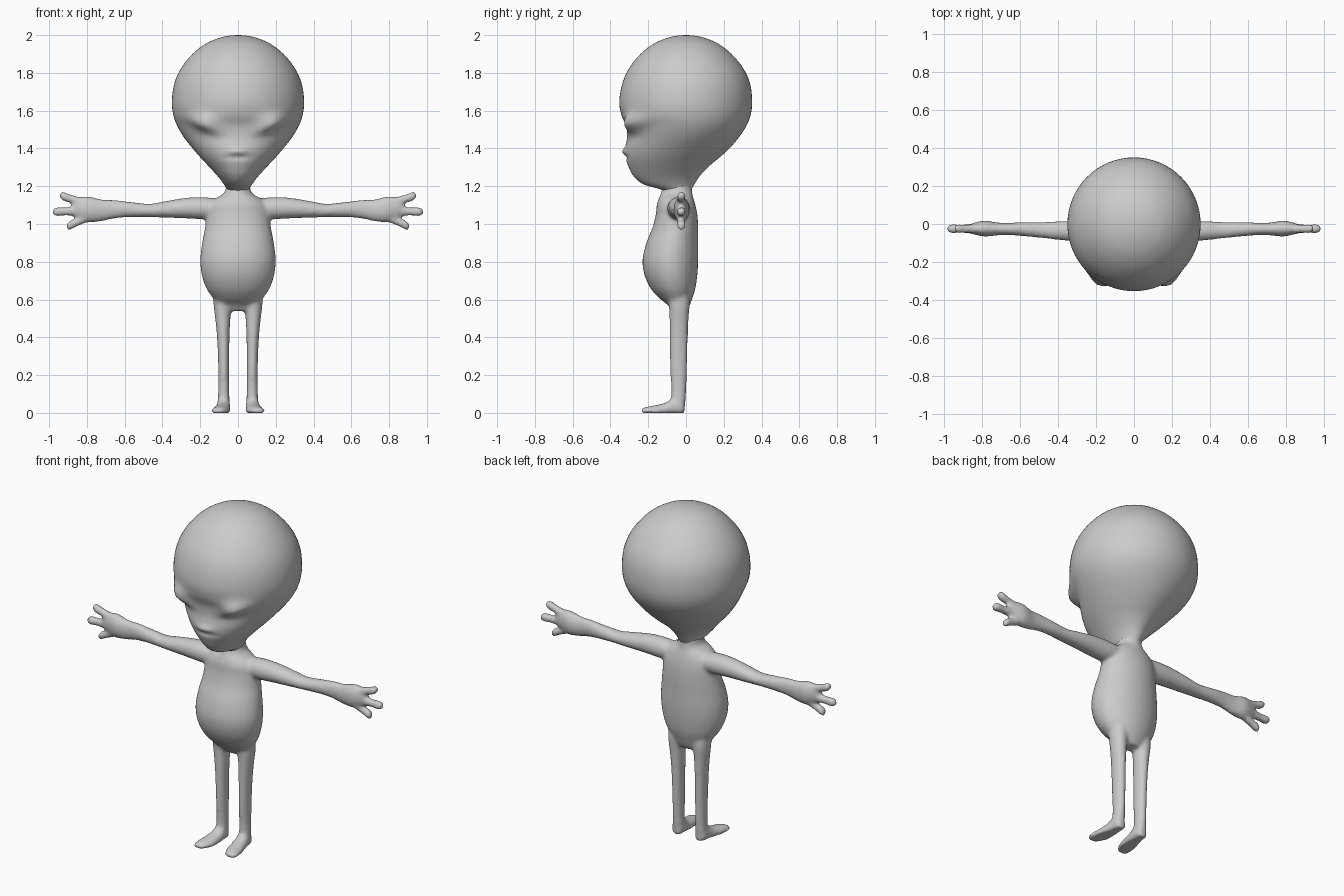
import bpy, bmesh, math
from mathutils import Vector

skin = bpy.data.materials.new("grey skin")
skin.diffuse_color = (0.6, 0.6, 0.6, 1)


def spline(keys, steps):
    """Catmull-Rom interpolation through tuples."""
    out = []
    for i in range(len(keys) - 1):
        p = [Vector(keys[min(max(j, 0), len(keys) - 1)]) for j in range(i - 1, i + 3)]
        for s in range(steps):
            t = s / steps
            out.append(0.5 * (2 * p[1] + (p[2] - p[0]) * t
                              + (2 * p[0] - 5 * p[1] + 4 * p[2] - p[3]) * t * t
                              + (3 * p[1] - p[0] - 3 * p[2] + p[3]) * t ** 3))
    return out + [Vector(keys[-1])]


def loft(bm, axis, keys, sides=32, steps=5, flip=1):
    """Oval rings along an axis; key = position, then low/high of the other two axes in xyz order."""
    others = [i for i in range(3) if i != axis]
    rings = []
    for k in spline(keys, steps):
        ring = []
        for n in range(sides):
            a = 2 * math.pi * n / sides
            co = [0, 0, 0]
            co[axis] = k[0]
            co[others[0]] = (k[1] + k[2]) / 2 + (k[2] - k[1]) / 2 * math.cos(a)
            co[others[1]] = (k[3] + k[4]) / 2 + (k[4] - k[3]) / 2 * math.sin(a)
            ring.append(bm.verts.new((co[0] * flip, co[1], max(co[2], 0))))
        rings.append(ring)
    for r0, r1 in zip(rings, rings[1:]):
        for n in range(sides):
            m = (n + 1) % sides
            bm.faces.new((r0[n], r0[m], r1[m], r1[n]))
    bm.faces.new(rings[0])
    bm.faces.new(rings[-1])


def finish(bm, name):
    bmesh.ops.recalc_face_normals(bm, faces=bm.faces)
    for f in bm.faces:
        f.smooth = True
    me = bpy.data.meshes.new(name)
    bm.to_mesh(me)
    bm.free()
    me.materials.append(skin)
    ob = bpy.data.objects.new(name, me)
    bpy.context.collection.objects.link(ob)
    return ob


# Head: bulbous skull tapering to a narrow chin (z, half width, front, back)
skull = [(1.16, .05, -.10, .02), (1.185, .06, -.14, .03), (1.21, .075, -.225, .045),
         (1.25, .105, -.275, .07), (1.30, .15, -.303, .115), (1.35, .197, -.32, .175),
         (1.40, .24, -.322, .23), (1.46, .287, -.312, .281), (1.52, .322, -.318, .32),
         (1.58, .343, -.343, .343), (1.65, .35, -.353, .35), (1.74, .338, -.338, .34),
         (1.82, .304, -.304, .306), (1.90, .241, -.241, .241), (1.955, .17, -.17, .17),
         (1.985, .10, -.10, .10), (1.997, .045, -.045, .045), (2.0, .003, -.003, .003)]
bm = bmesh.new()
loft(bm, 2, [(z, -w, w, f, b) for z, w, f, b in skull], sides=64)
tilt = math.radians(24)
for v in bm.verts:
    x, y, z = v.co
    if y > -.05:
        continue
    # tilted eye bulges, steeper on the lower edge
    dx, dz = abs(x) - .18, z - 1.525
    u = dx * math.cos(tilt) + dz * math.sin(tilt)
    w = dz * math.cos(tilt) - dx * math.sin(tilt)
    eye = math.exp(-(u / .075) ** 2 - (w / (.05 if w > 0 else .027)) ** 2)
    # nose, mouth groove and lips
    nose = math.exp(-(x / .045) ** 2 - ((z - 1.385) / .016) ** 2)
    mouth = math.exp(-(x / .06) ** 2 - ((z - 1.352) / .012) ** 2)
    v.co.y += -.052 * eye - .016 * nose + .008 * mouth
    v.co.x += math.copysign(.012 * eye, x)
finish(bm, "head")

# Torso: neck, shoulders and round belly (z, half width, front, back)
trunk = [(.54, .06, -.075, .005), (.57, .105, -.095, .02), (.61, .135, -.145, .035),
         (.66, .168, -.188, .05), (.73, .192, -.22, .06), (.81, .2, -.23, .065),
         (.90, .19, -.21, .065), (.98, .175, -.178, .065), (1.05, .167, -.16, .06),
         (1.10, .155, -.155, .05), (1.135, .12, -.145, .04), (1.155, .085, -.135, .035),
         (1.18, .066, -.128, .032), (1.21, .066, -.11, .03)]
# Leg (z, x range, y range)
leg = [(.66, .045, .13, -.10, .01), (.58, .035, .13, -.092, .02), (.50, .040, .121, -.088, .014),
       (.40, .045, .111, -.087, .010), (.25, .046, .105, -.085, .006), (.12, .046, .105, -.078, .001),
       (.06, .044, .108, -.08, -.002), (.02, .044, .108, -.08, -.008), (0, .05, .10, -.07, -.015)]
# Foot (y, x range, z range)
foot = [(-.008, .06, .09, -.01, .04), (-.02, .045, .107, -.02, .075), (-.06, .041, .113, -.02, .085),
        (-.10, .040, .122, -.02, .058), (-.15, .042, .135, -.02, .043), (-.20, .055, .141, -.015, .034),
        (-.228, .075, .135, -.01, .026), (-.238, .095, .12, -.004, .016)]
# Arm and palm (x, y range, z range)
arm = [(.08, -.10, .02, 1.03, 1.13), (.18, -.10, .02, 1.025, 1.142), (.28, -.095, .018, 1.03, 1.138),
       (.40, -.083, .014, 1.034, 1.118), (.47, -.075, .010, 1.036, 1.107), (.58, -.064, .010, 1.036, 1.118),
       (.66, -.058, .006, 1.028, 1.128), (.72, -.060, .008, 1.015, 1.13), (.78, -.066, .018, 1.008, 1.144),
       (.82, -.06, .012, 1.015, 1.146), (.86, -.05, .0, 1.035, 1.13), (.88, -.04, -.01, 1.06, 1.11)]
# Finger centre lines (x, z start to x, z tip)
fingers = [(.80, 1.105, .945, 1.153), (.82, 1.07, .982, 1.064), (.775, 1.045, .908, .985)]

bm = bmesh.new()
loft(bm, 2, [(z, -w, w, f, b) for z, w, f, b in trunk])
for s in (1, -1):
    loft(bm, 2, leg, flip=s)
    loft(bm, 1, foot, flip=s)
    loft(bm, 0, arm, flip=s)
    for x0, z0, x1, z1 in fingers:
        keys = []
        for t, r in ((0, .022), (.3, .025), (.6, .022), (.82, .025), (.93, .021), (.985, .012), (1, .003)):
            x, z = x0 + (x1 - x0) * t, z0 + (z1 - z0) * t
            keys.append((x, -.025 - r, -.025 + r, z - r, z + r))
        loft(bm, 0, keys, sides=16, steps=3, flip=s)
body = finish(bm, "body")

# Fuse torso and limbs into one soft skin
fuse = body.modifiers.new("fuse", 'REMESH')
fuse.mode = 'VOXEL'
fuse.voxel_size = .01
fuse.use_smooth_shade = True
soften = body.modifiers.new("soften", 'SMOOTH')
soften.factor = .5
soften.iterations = 6
